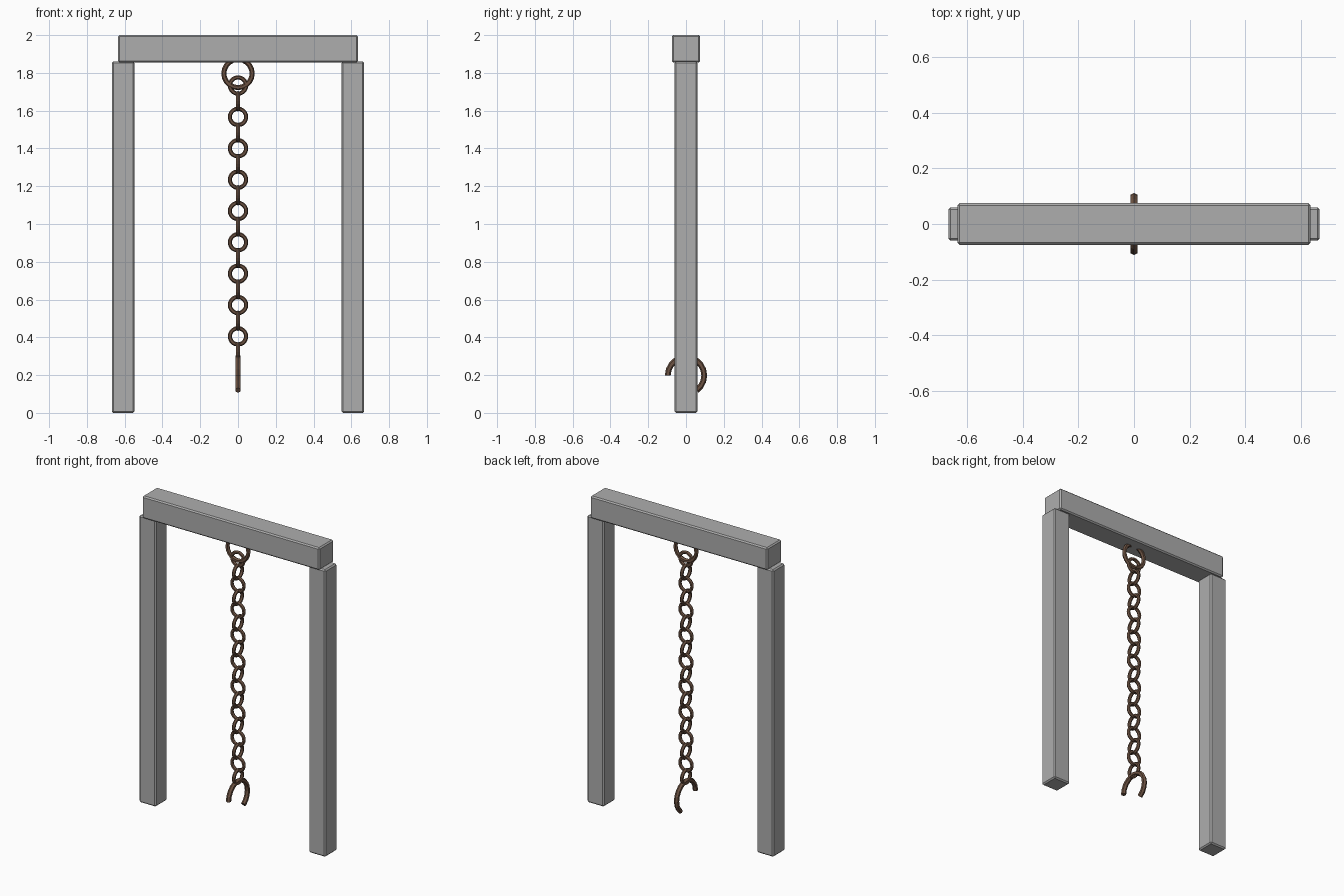
import bpy, bmesh, math
from mathutils import Vector

if "Cube" in bpy.data.objects:
    bpy.data.objects.remove(bpy.data.objects["Cube"])


def material(name, rgb):
    m = bpy.data.materials.new(name)
    m.diffuse_color = (*rgb, 1)
    m.use_nodes = True
    m.node_tree.nodes["Principled BSDF"].inputs["Base Color"].default_value = m.diffuse_color
    return m


STONE = material("grey stone", (0.42, 0.42, 0.42))
RUST = material("rusty iron", (0.15, 0.085, 0.055))


def finish(name, bm, mat):
    bmesh.ops.recalc_face_normals(bm, faces=bm.faces)
    me = bpy.data.meshes.new(name)
    bm.to_mesh(me)
    bm.free()
    me.materials.append(mat)
    ob = bpy.data.objects.new(name, me)
    bpy.context.collection.objects.link(ob)
    return ob


def block(name, lo, hi):
    """Box between two corners with softened edges."""
    bm = bmesh.new()
    bmesh.ops.create_cube(bm, size=1)
    lo, hi = Vector(lo), Vector(hi)
    for v in bm.verts:
        v.co = (lo + hi) / 2 + v.co * (hi - lo)
    ob = finish(name, bm, STONE)
    bev = ob.modifiers.new("soft edges", 'BEVEL')
    bev.width, bev.segments = 0.008, 1
    return ob


def ring(name, z, major, minor, axis, start=0, sweep=360, steps=20, sides=6):
    """Round tube in the XZ plane (axis 'x') or YZ plane (axis 'y')."""
    closed = sweep == 360
    out = Vector((1, 0, 0)) if axis == 'x' else Vector((0, 1, 0))
    side = Vector((0, 1, 0)) if axis == 'x' else Vector((1, 0, 0))
    up = Vector((0, 0, 1))
    bm = bmesh.new()
    loops = []
    for i in range(steps if closed else steps + 1):
        a = math.radians(start + sweep * i / steps)
        radial = out * math.cos(a) + up * math.sin(a)
        loop = []
        for j in range(sides):
            b = math.tau * j / sides
            loop.append(bm.verts.new(up * z + radial * (major + minor * math.cos(b))
                                     + side * minor * math.sin(b)))
        loops.append(loop)
    for i in range(steps):
        p, q = loops[i], loops[(i + 1) % len(loops)]
        for j in range(sides):
            k = (j + 1) % sides
            bm.faces.new((p[j], p[k], q[k], q[j]))
    if not closed:
        bm.faces.new(loops[0])
        bm.faces.new(loops[-1])
    return finish(name, bm, RUST)


# Frame: two posts and the crossbeam
for label, s in (("left", -1), ("right", 1)):
    x = s * 0.608
    block(label + "_post", (x - 0.06, -0.06, 0), (x + 0.06, 0.06, 1.86))
block("crossbeam", (-0.635, -0.075, 1.855), (0.635, 0.075, 2.0))

# Hanging ring partly sunk in the beam
ring("hanging_ring", 1.797, 0.075, 0.0135, 'x')

# Chain of links, alternately turned
for i in range(18):
    ring(f"chain_link_{i + 1}", 1.733 - i * 0.083, 0.043, 0.011,
         'x' if i % 2 == 0 else 'y')

# Open hook at the bottom
ring("hook", 0.198, 0.0965, 0.0155, 'y', start=-54, sweep=234, steps=13)
